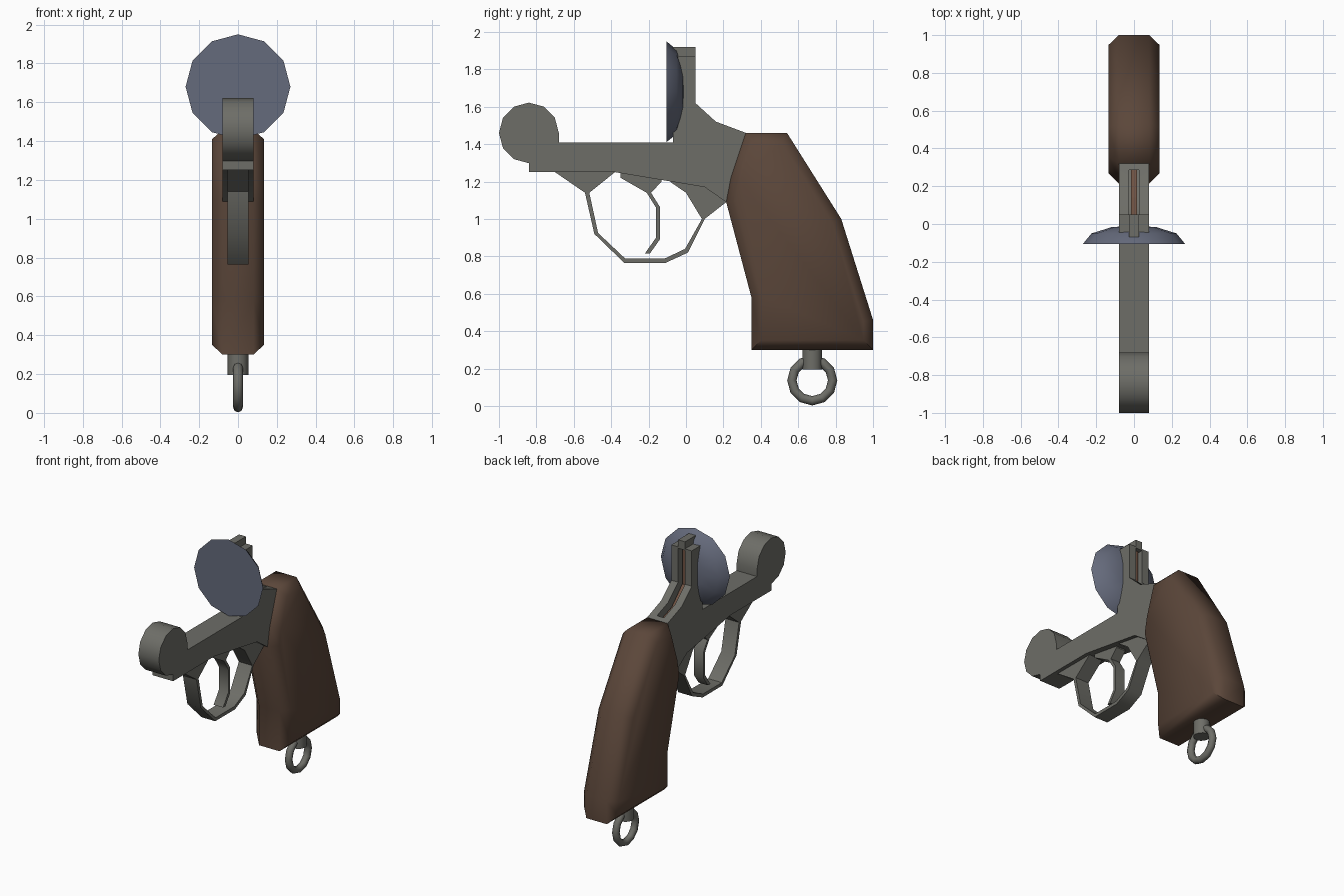
import bpy, bmesh, math

if "Cube" in bpy.data.objects:
    bpy.data.objects.remove(bpy.data.objects["Cube"])


def material(name, rgb):
    m = bpy.data.materials.new(name)
    m.diffuse_color = (*rgb, 1)
    m.use_nodes = True
    m.node_tree.nodes["Principled BSDF"].inputs["Base Color"].default_value = m.diffuse_color
    return m


STEEL = material("grey steel", (0.155, 0.155, 0.137))
BLUED = material("blued steel", (0.13, 0.145, 0.20))
WOOD = material("brown wood", (0.105, 0.062, 0.042))
RUST = material("rust brown", (0.16, 0.085, 0.055))


def finish(ob, mat, angle):
    if mat:
        ob.data.materials.append(mat)
    bpy.ops.object.select_all(action='DESELECT')
    ob.select_set(True)
    bpy.context.view_layer.objects.active = ob
    if angle:
        bpy.ops.object.shade_smooth_by_angle(angle=math.radians(angle))
    return ob


def plate(name, profile, half, mat, angle=0, bulge=None):
    """Extrude a (y, z) outline to x = +-half; bulge = (inset, depth) chamfers both caps."""
    bm = bmesh.new()
    face = bm.faces.new([bm.verts.new((-half, y, z)) for y, z in profile])
    ext = bmesh.ops.extrude_face_region(bm, geom=[face], use_keep_orig=True)
    verts = [e for e in ext["geom"] if isinstance(e, bmesh.types.BMVert)]
    bmesh.ops.translate(bm, verts=verts, vec=(2 * half, 0, 0))
    bmesh.ops.recalc_face_normals(bm, faces=bm.faces)
    if bulge:
        bm.normal_update()
        caps = [f for f in bm.faces if abs(f.normal.x) > 0.9]
        bmesh.ops.inset_region(bm, faces=caps, thickness=bulge[0], depth=bulge[1],
                               use_even_offset=True, use_boundary=True)
        bmesh.ops.recalc_face_normals(bm, faces=bm.faces)
    me = bpy.data.meshes.new(name)
    bm.to_mesh(me)
    bm.free()
    ob = bpy.data.objects.new(name, me)
    bpy.context.collection.objects.link(ob)
    return finish(ob, mat, angle)


# Frame: hinge knuckle, bottom strap and rear post in one outline
knuckle = [(-0.84 + 0.16 * math.sin(a), 1.46 + 0.162 * math.cos(a))
           for a in [math.radians(180 + 30 * i) for i in range(10)]]
frame = plate("frame", [(-0.84, 1.25)] + knuckle + [
    (-0.68, 1.41), (-0.07, 1.41), (-0.07, 1.87), (0.05, 1.87), (0.05, 1.62),
    (0.16, 1.52), (0.32, 1.46), (0.24, 1.22), (0.215, 1.09), (0.10, 1.17),
    (-0.38, 1.25)], 0.08, STEEL)

# Hammer slot cut into the back of the frame
cutter = plate("slot_cutter", [(-0.01, 1.95), (-0.01, 1.58), (0.11, 1.43), (0.285, 1.38),
                               (0.285, 1.95)], 0.027, STEEL)
cutter.hide_render = True
mod = frame.modifiers.new("slot", 'BOOLEAN')
mod.operation = 'DIFFERENCE'
mod.solver = 'EXACT'
mod.object = cutter
bpy.context.view_layer.objects.active = frame
bpy.ops.object.modifier_apply(modifier="slot")
bpy.data.objects.remove(cutter)
finish(frame, None, 40)

# Strip inside the slot and sight block bridging its top
plate("slot_strip", [(-0.02, 1.87), (-0.02, 1.56), (0.10, 1.41), (0.286, 1.37), (0.286, 1.43),
                     (0.14, 1.48), (0.02, 1.60), (0.02, 1.87)], 0.015, RUST)
plate("rear_sight", [(-0.07, 1.86), (0.05, 1.86), (0.05, 1.92), (-0.07, 1.92)], 0.027, STEEL)

# Trigger guard and trigger
plate("trigger_guard", [
    (-0.70, 1.25), (-0.54, 1.14), (-0.49, 0.92), (-0.33, 0.765), (-0.11, 0.765),
    (0.01, 0.82), (0.10, 1.00), (0.215, 1.09), (0.10, 1.175), (-0.10, 1.215), (-0.08, 1.195),
    (0.00, 1.14), (0.085, 1.00), (-0.005, 0.84), (-0.115, 0.788), (-0.325, 0.788),
    (-0.47, 0.925), (-0.517, 1.14), (-0.38, 1.25)], 0.053, STEEL, 40)
plate("trigger", [
    (-0.35, 1.25), (-0.35, 1.22), (-0.21, 1.14), (-0.16, 1.06), (-0.16, 0.90), (-0.22, 0.815),
    (-0.193, 0.815), (-0.14, 0.89), (-0.14, 1.065), (-0.187, 1.14), (-0.13, 1.20),
    (-0.13, 1.21)], 0.037, STEEL, 40)

# Wooden grip with chamfered sides
plate("grip", [(0.32, 1.46), (0.54, 1.46), (0.83, 1.00), (1.0, 0.46), (1.0, 0.30), (0.35, 0.30),
               (0.35, 0.58), (0.215, 1.09), (0.24, 1.22)], 0.08, WOOD, 60, (0.052, 0.055))

# Domed recoil shield: flat front, rounded back
bm = bmesh.new()
rings = []
for r, y in [(0.27, -0.105), (0.225, -0.05), (0.12, -0.017)]:
    rings.append([bm.verts.new((r * math.sin(i * math.pi / 6), y, 1.68 + r * math.cos(i * math.pi / 6)))
                  for i in range(12)])
tip = bm.verts.new((0, -0.008, 1.68))
bm.faces.new(rings[0])
for i in range(12):
    j = (i + 1) % 12
    for a, b in zip(rings, rings[1:]):
        bm.faces.new((a[i], a[j], b[j], b[i]))
    bm.faces.new((rings[-1][i], rings[-1][j], tip))
bmesh.ops.recalc_face_normals(bm, faces=bm.faces)
me = bpy.data.meshes.new("recoil_shield")
bm.to_mesh(me)
bm.free()
shield = bpy.data.objects.new("recoil_shield", me)
bpy.context.collection.objects.link(shield)
finish(shield, BLUED, 40)

# Lanyard stud and ring under the grip
bpy.ops.mesh.primitive_cylinder_add(vertices=12, radius=0.053, depth=0.12, location=(0, 0.675, 0.255))
stud = bpy.context.object
stud.name = "lanyard_stud"
finish(stud, STEEL, 40)
bpy.ops.mesh.primitive_torus_add(major_segments=12, minor_segments=8, major_radius=0.109,
                                 minor_radius=0.025, location=(0, 0.675, 0.137),
                                 rotation=(0, math.pi / 2, 0))
ring = bpy.context.object
ring.name = "lanyard_ring"
finish(ring, STEEL, 60)
